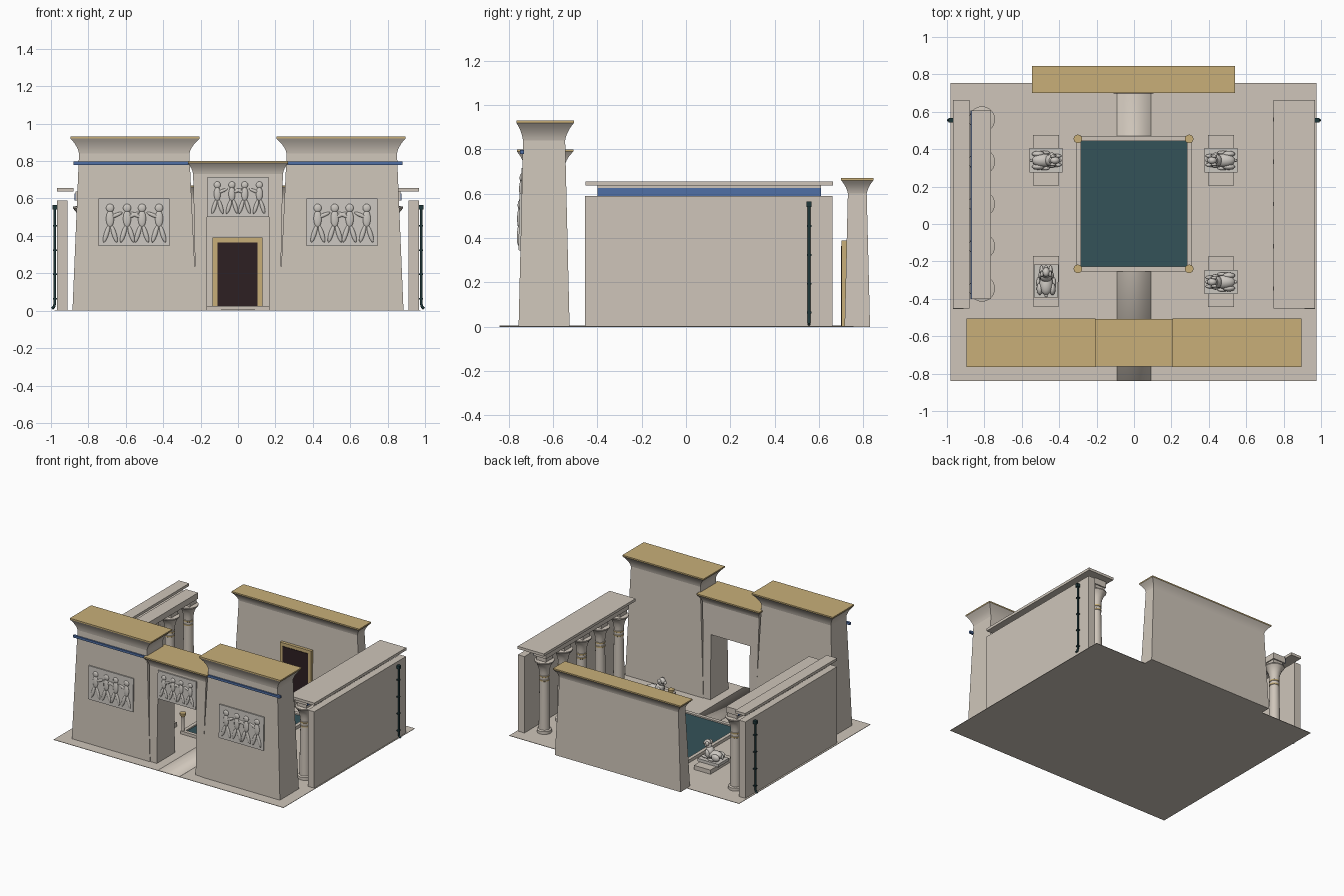
import bpy, bmesh, math
from mathutils import Matrix, Vector

cube = bpy.data.objects.get("Cube")
if cube:
    bpy.data.objects.remove(cube, do_unlink=True)


def material(name, *rgb):
    mat = bpy.data.materials.new(name)
    mat.use_nodes = True
    mat.diffuse_color = (*rgb, 1)
    node = next(n for n in mat.node_tree.nodes if n.type == 'BSDF_PRINCIPLED')
    node.inputs["Base Color"].default_value = (*rgb, 1)
    return mat


STONE = material("sandstone", .62, .56, .49)
GRANITE = material("pale granite", .6, .57, .53)
GOLD = material("gold", .58, .43, .19)
BLUE = material("painted blue", .08, .16, .38)
WATER = material("pool water", .034, .084, .098)
DOOR = material("dark door", .026, .014, .016)
IRON = material("dark iron", .013, .038, .042)


def finish(name, bm, mats, angle=35):
    bmesh.ops.recalc_face_normals(bm, faces=bm.faces)
    mesh = bpy.data.meshes.new(name)
    bm.to_mesh(mesh)
    bm.free()
    for mat in mats:
        mesh.materials.append(mat)
    obj = bpy.data.objects.new(name, mesh)
    bpy.context.collection.objects.link(obj)
    bpy.ops.object.select_all(action='DESELECT')
    obj.select_set(True)
    bpy.context.view_layer.objects.active = obj
    bpy.ops.object.shade_smooth_by_angle(angle=math.radians(angle))
    return obj


def loft(name, rings, mat, angle=35):
    """Stack of rectangles (x0, x1, y0, y1, z) joined by walls and capped."""
    bm = bmesh.new()
    loops = [[bm.verts.new(p) for p in
              ((a, c, z), (b, c, z), (b, d, z), (a, d, z))]
             for a, b, c, d, z in rings]
    for low, high in zip(loops, loops[1:]):
        for i in range(4):
            j = (i + 1) % 4
            bm.faces.new((low[i], low[j], high[j], high[i]))
    bm.faces.new(loops[0][::-1])
    bm.faces.new(loops[-1])
    return finish(name, bm, [mat], angle)


def box(name, x0, x1, y0, y1, z0, z1, mat, angle=35):
    return loft(name, [(x0, x1, y0, y1, z0), (x0, x1, y0, y1, z1)], mat, angle)


def cornice(name, foot, lip):
    """Cavetto moulding: flares outward ever faster, ends in a gold slab."""
    rings = []
    steps = 6
    for i in range(steps + 1):
        t = i / steps
        flare = .3 * t + .7 * t ** 2
        rings.append([f + (l - f) * flare for f, l in zip(foot[:4], lip)]
                     + [foot[4] + (lip[4] - .01 - foot[4]) * t])
    loft(name, rings, STONE)
    box(name + "_gold_top", *lip[:4], lip[4] - .01, lip[4], GOLD)


def lathe(name, x, y, profile, sides=24, gold=()):
    """Turned shape; gold lists the profile bands painted gold."""
    bm = bmesh.new()
    loops = [[bm.verts.new((x + r * math.cos(math.tau * i / sides),
                            y + r * math.sin(math.tau * i / sides), z))
              for i in range(sides)] for r, z in profile]
    for band, (low, high) in enumerate(zip(loops, loops[1:])):
        for i in range(sides):
            j = (i + 1) % sides
            face = bm.faces.new((low[i], low[j], high[j], high[i]))
            face.material_index = int(band in gold)
    bm.faces.new(loops[0][::-1])
    top = bm.faces.new(loops[-1])
    top.material_index = int(len(profile) - 1 in gold)
    return finish(name, bm, [STONE, GOLD])


def blobs(name, parts, mat, place):
    """Sculpture from ellipsoids given as (centre, radii, tilt about y)."""
    bm = bmesh.new()
    for centre, radii, tilt in parts:
        matrix = (place @ Matrix.Translation(centre)
                  @ Matrix.Rotation(tilt, 4, 'Y')
                  @ Matrix.Diagonal((*radii, 1)))
        bmesh.ops.create_uvsphere(bm, u_segments=14, v_segments=9,
                                  radius=1, matrix=matrix)
    return finish(name, bm, [mat], 80)


def relief(name, x, z, half_w, half_h, y, lean):
    """Framed panel carved with striding figures."""
    place = Matrix.Translation((x, y, z)) @ Matrix.Rotation(-lean, 4, 'X')
    panel = box(name + "_panel", -half_w, half_w, -.006, .01,
                -half_h, half_h, GRANITE)
    panel.matrix_world = place
    h = half_h
    parts = []
    for fx in (-.68, -.2, .22, .7):
        s = 1 if fx < 0 else -1
        cx = fx * half_w
        parts += [((cx, -.006, .6 * h), (.17 * h, .008, .17 * h), 0),
                  ((cx, -.006, .15 * h), (.17 * h, .009, .36 * h), 0),
                  ((cx + s * .25 * h, -.006, .3 * h), (.3 * h, .007, .08 * h), -.4 * s),
                  ((cx - s * .15 * h, -.006, -.48 * h), (.1 * h, .008, .38 * h), .3 * s),
                  ((cx + s * .17 * h, -.006, -.48 * h), (.1 * h, .008, .38 * h), -.3 * s)]
    blobs(name + "_figures", parts, GRANITE, place)


# Ground and central path
box("ground", -.98, .975, -.84, .755, 0, .003, STONE)
box("path", -.09, .09, -.84, .7, .001, .006, STONE, 180)

# Entrance towers
LEAN = math.atan(.02 / .84)
for side, s in (("left", 1), ("right", -1)):
    def span(inner, outer):
        return sorted((s * inner, s * outer))
    loft(side + "_tower", [(*span(.22, .885), -.755, -.525, 0),
                           (*span(.26, .85), -.735, -.545, .84)], STONE)
    cornice(side + "_tower_cornice", (*span(.26, .85), -.735, -.545, .84),
            (*span(.205, .895), -.765, -.505, .93))
    box(side + "_tower_band", *span(.265, .88), -.748, -.73, .78, .797, BLUE)
    relief(side + "_tower_relief", s * .555, .4725, .19, .1275, -.747, LEAN)

    # Gate jambs
    loft(side + "_gate_jamb", [(*span(.165, .225), -.75, -.53, 0),
                               (*span(.165, .235), -.738, -.54, .5)], STONE)

# Gate lintel
loft("gate_lintel", [(-.235, .235, -.738, -.54, .5),
                     (-.24, .24, -.732, -.545, .73)], STONE)
cornice("gate_cornice", (-.24, .24, -.732, -.545, .73),
        (-.268, .268, -.763, -.508, .8))
relief("gate_relief", 0, .608, .163, .107, -.738, LEAN)

# Rear shrine wall with false door
loft("rear_wall", [(-.535, .535, .715, .83, 0), (-.505, .505, .73, .815, .6)], STONE)
cornice("rear_cornice", (-.505, .505, .73, .815, .6), (-.545, .54, .7, .845, .67))
box("door_frame", -.135, .13, .702, .74, 0, .39, GOLD)
box("door_panel", -.11, .105, .698, .704, 0, .365, DOOR)

# Side walls, colonnades and drain pipes
COLUMN = [(.052, 0), (.052, .025), (.04, .03), (.038, .2), (.034, .4),
          (.037, .402), (.037, .412), (.034, .414), (.034, .43),
          (.037, .432), (.037, .442), (.034, .444), (.036, .47),
          (.042, .5), (.054, .53), (.07, .548), (.07, .556), (.045, .56)]
for side, s in (("left", 1), ("right", -1)):
    def span(inner, outer):
        return sorted((s * inner, s * outer))
    box(side + "_wall", *span(.912, .967), -.455, .66, 0, .59, STONE)
    box(side + "_architrave", *span(.765, .868), -.4, .608, .59, .636, STONE)
    box(side + "_architrave_stripe", *span(.866, .873), -.4, .608, .59, .626, BLUE)
    box(side + "_roof_slab", *span(.745 if s > 0 else .88, .967),
        -.453, .663, .636, .656, STONE)
    for i in range(5):
        y = -.345 + i * .226
        name = f"{side}_column_{i + 1}"
        lathe(name, s * .813, y, COLUMN, gold=(5, 9))
        box(name + "_abacus", *span(.773, .853), y - .04, y + .04, .555, .592, STONE)

    # Drain pipe with hopper, brackets and outward foot
    curve = bpy.data.curves.new(side + "_drain_pipe", 'CURVE')
    curve.dimensions = '3D'
    curve.bevel_depth = .007
    curve.use_fill_caps = True
    spline = curve.splines.new('POLY')
    route = [(.979, .55), (.979, .04), (.983, .022), (.995, .01)]
    spline.points.add(len(route) - 1)
    for point, (x, z) in zip(spline.points, route):
        point.co = (s * x, .555, z, 1)
    curve.materials.append(IRON)
    bpy.context.collection.objects.link(bpy.data.objects.new(side + "_drain_pipe", curve))
    box(side + "_drain_hopper", *span(.967, .992), .544, .566, .54, .565, IRON)
    for z in (.06, .19, .32, .45):
        box(side + "_pipe_bracket", *span(.965, .988), .545, .565, z, z + .008, IRON)

# Sacred pool
box("pool_water", -.285, .285, -.23, .445, .003, .016, WATER)
for s in (-1, 1):
    box("pool_side_rim", *sorted((s * .283, s * .31)), -.255, .47, 0, .026, STONE)
for y in (-.255, .443):
    box("pool_end_rim", -.283, .283, y, y + .027, 0, .026, STONE)
POST = [(.016, 0), (.012, .03), (.011, .12), (.014, .135), (.023, .15), (.023, .162)]
for x in (-.3, .295):
    for y in (-.24, .455):
        lathe("pool_post", x, y, POST, 16, gold=(3, 4, 5))

# Reclining ram statues, modelled facing +x
RAM = [((-.015, 0, .032), (.062, .036, .032), .1),
       ((.025, 0, .05), (.032, .033, .042), .3),
       ((.035, 0, .085), (.02, .02, .035), .3),
       ((.048, 0, .112), (.026, .02, .022), .35),
       ((.068, 0, .103), (.016, .012, .012), .4),
       ((-.078, 0, .03), (.01, .009, .018), 0)]
for s in (-1, 1):
    RAM += [((-.042, s * .034, .026), (.034, .017, .027), 0),
            ((-.01, s * .042, .008), (.03, .01, .009), 0),
            ((.05, s * .024, .01), (.034, .011, .011), 0),
            ((.03, s * .028, .04), (.018, .014, .03), .2),
            ((.036, s * .022, .112), (.016, .009, .018), 0),
            ((.046, s * .025, .1), (.009, .007, .014), .5)]
for x, y, turn in ((-.47, .34, 0), (.465, .34, 180), (.465, -.31, 180), (-.47, -.305, 90)):
    box("statue_plinth", x - .07, x + .07, y - .135, y + .135, 0, .035, STONE)
    place = Matrix.Translation((x, y, .035)) @ Matrix.Rotation(math.radians(turn), 4, 'Z')
    base = box("statue_base", -.088, .088, -.065, .065, 0, .022, GRANITE)
    base.matrix_world = place
    blobs("ram_statue", RAM, GRANITE, place @ Matrix.Translation((0, 0, .02)))
